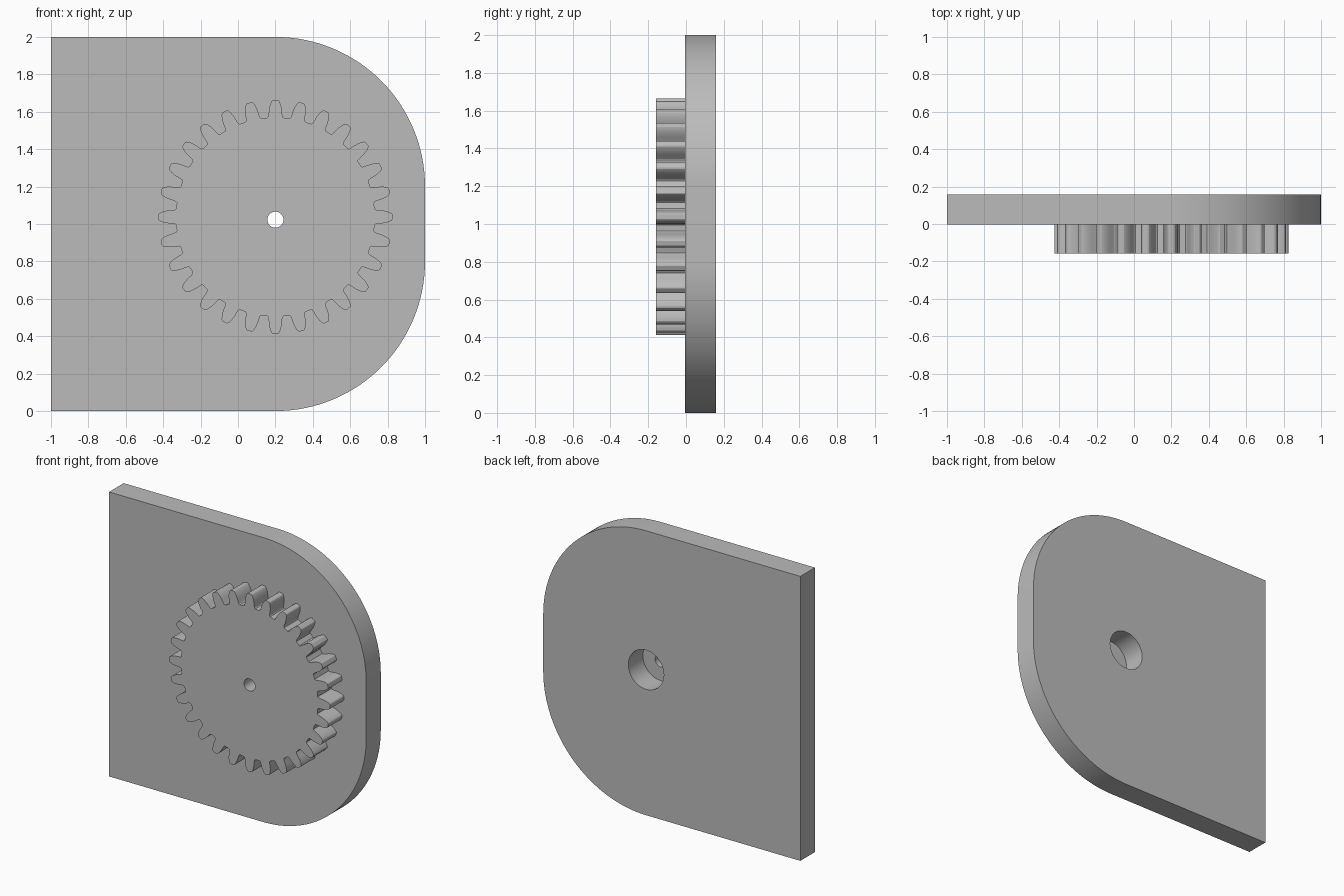
import bpy, bmesh
from math import sin, cos, pi, radians
from mathutils import Matrix

cube = bpy.data.objects.get("Cube")
if cube:
    bpy.data.objects.remove(cube, do_unlink=True)

grey = bpy.data.materials.new("plain grey")
grey.use_nodes = True
COLOUR = (0.5, 0.5, 0.5, 1)
grey.diffuse_color = COLOUR
grey.node_tree.nodes["Principled BSDF"].inputs["Base Color"].default_value = COLOUR


def arc(cx, cz, r, start, end, steps):
    """Points along an arc, angles in radians."""
    angles = [start + (end - start) * i / steps for i in range(steps + 1)]
    return [(cx + r * cos(a), cz + r * sin(a)) for a in angles]


def circle(cx, cz, r, steps=48):
    return arc(cx, cz, r, 0, 2 * pi, steps)[:-1]


def slab(name, outlines, front, back):
    """Fill closed x-z outlines (first is the edge, the rest holes) and give them depth in y."""
    curve = bpy.data.curves.new(name + "_profile", "CURVE")
    curve.dimensions = "2D"
    curve.fill_mode = "BOTH"
    curve.extrude = (back - front) / 2
    for points in outlines:
        spline = curve.splines.new("POLY")
        spline.points.add(len(points) - 1)
        for p, (x, z) in zip(spline.points, points):
            p.co = (x, z, 0, 1)
        spline.use_cyclic_u = True
    source = bpy.data.objects.new(name + "_source", curve)
    bpy.context.collection.objects.link(source)
    bpy.context.view_layer.update()
    evaluated = source.evaluated_get(bpy.context.evaluated_depsgraph_get())
    mesh = bpy.data.meshes.new_from_object(evaluated)
    bpy.data.objects.remove(source, do_unlink=True)
    bpy.data.curves.remove(curve)

    # Stand the profile upright and weld the caps to the walls
    mesh.transform(Matrix.Translation((0, (front + back) / 2, 0)) @ Matrix.Rotation(pi / 2, 4, "X"))
    bm = bmesh.new()
    bm.from_mesh(mesh)
    bmesh.ops.remove_doubles(bm, verts=bm.verts, dist=0.0001)
    bmesh.ops.recalc_face_normals(bm, faces=bm.faces)
    bm.to_mesh(mesh)
    bm.free()
    mesh.name = name
    mesh.materials.clear()
    mesh.materials.append(grey)
    obj = bpy.data.objects.new(name, mesh)
    bpy.context.collection.objects.link(obj)
    bpy.ops.object.select_all(action="DESELECT")
    obj.select_set(True)
    bpy.context.view_layer.objects.active = obj
    bpy.ops.object.shade_smooth_by_angle(angle=radians(25))
    return obj


FRONT, JOINT, BACK = -0.158, -0.004, 0.158
HOLE_X, HOLE_Z = 0.2, 1.023

# Backing plate: square on one side, large rounded corners on the other, wide bore
plate = [(-1, 2), (-1, 0)]
plate += arc(0.2, 0.8, 0.8, -pi / 2, 0, 32)
plate += arc(0.2, 1.2, 0.8, 0, pi / 2, 32)
slab("backing_plate", [plate, circle(HOLE_X, HOLE_Z, 0.138)], JOINT, BACK)

# Spur gear: half a tooth as (radius, half angle), mirrored and repeated around
TEETH = 28
GEAR_X, GEAR_Z = 0.2, 1.038
flank = [(0.532, 0.082), (0.537, 0.072), (0.55, 0.066), (0.57, 0.061), (0.584, 0.056),
         (0.6, 0.048), (0.613, 0.039), (0.622, 0.03), (0.626, 0.02)]
tooth = [(r, -a) for r, a in flank] + [(r, a) for r, a in reversed(flank)]
gear = []
for i in range(TEETH):
    centre = 2 * pi * i / TEETH
    gear += [(GEAR_X + r * cos(centre + a), GEAR_Z + r * sin(centre + a)) for r, a in tooth]
slab("spur_gear", [gear, circle(HOLE_X, HOLE_Z, 0.043, 32)], FRONT, JOINT)
